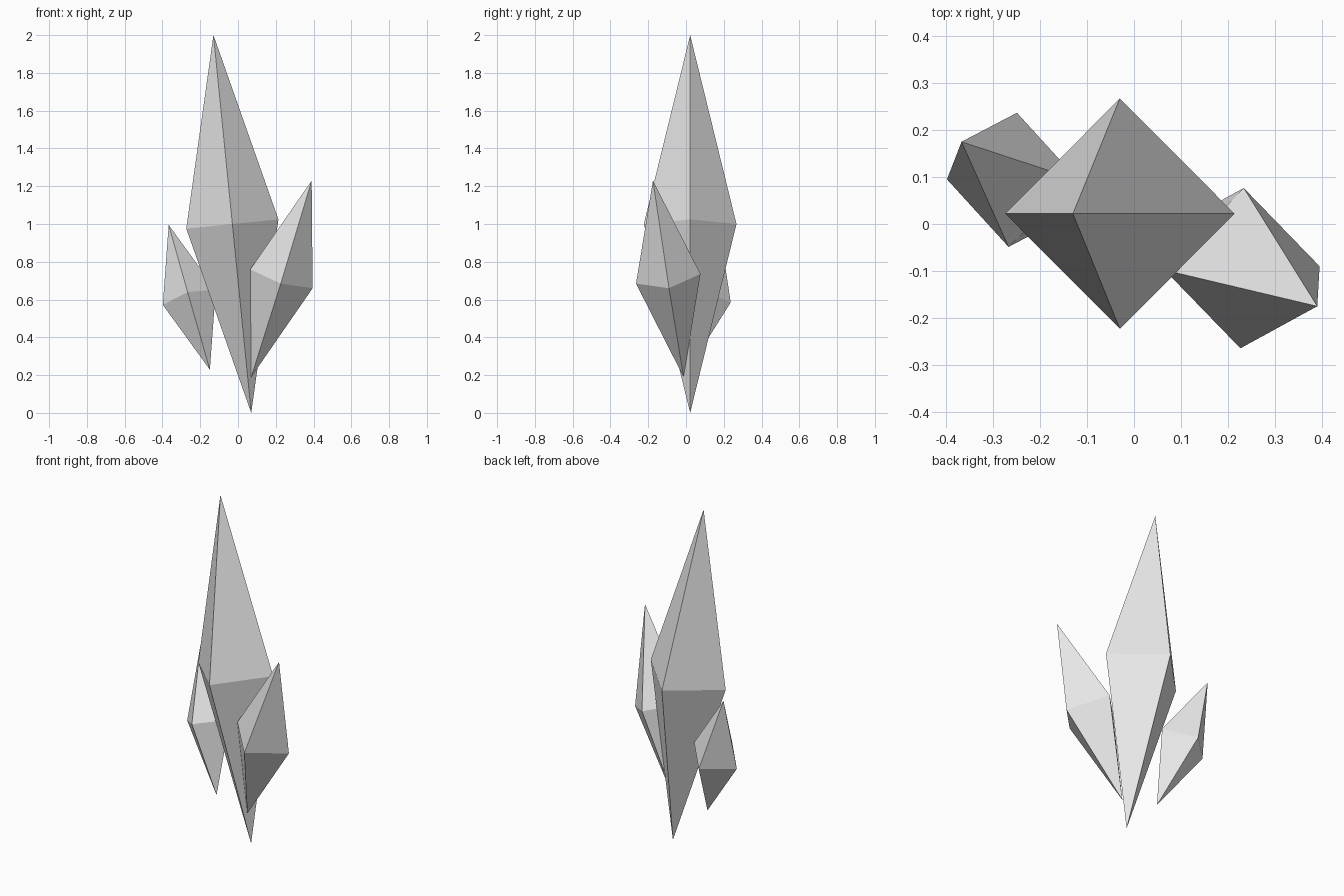
import bpy
import bmesh
from mathutils import Vector

if "Cube" in bpy.data.objects:
    bpy.data.objects.remove(bpy.data.objects["Cube"], do_unlink=True)

# One pale grey stone colour
stone = bpy.data.materials.new("pale_grey_crystal")
stone.use_nodes = True
colour = (0.8, 0.8, 0.8, 1)
stone.diffuse_color = colour
stone.node_tree.nodes["Principled BSDF"].inputs["Base Color"].default_value = colour


def crystal(name, centre, axis, side):
    """Four-sided double-pointed crystal from its half axis and one half width."""
    centre, axis, side = Vector(centre), Vector(axis), Vector(side)
    across = axis.normalized().cross(side)
    bm = bmesh.new()
    ring = [bm.verts.new(centre + d) for d in (side, across, -side, -across)]
    tip = bm.verts.new(centre + axis)
    base = bm.verts.new(centre - axis)
    for i in range(4):
        a, b = ring[i], ring[(i + 1) % 4]
        bm.faces.new((a, b, tip))
        bm.faces.new((b, a, base))
    bmesh.ops.recalc_face_normals(bm, faces=bm.faces)
    mesh = bpy.data.meshes.new(name)
    bm.to_mesh(mesh)
    bm.free()
    mesh.materials.append(stone)
    bpy.context.collection.objects.link(bpy.data.objects.new(name, mesh))


# Tall middle shard and two small shards leaning outwards
crystal("main_crystal", (-0.03, 0.022, 1.0), (-0.1, 0, 1.0), (0.244, 0, 0.0244))
crystal("left_crystal", (0.23, -0.094, 0.71), (0.16, -0.081, 0.52), (0.165, 0.004, -0.05))
crystal("right_crystal", (-0.258, 0.094, 0.612), (-0.109, 0.081, 0.383), (-0.14, 0.001, -0.04))
